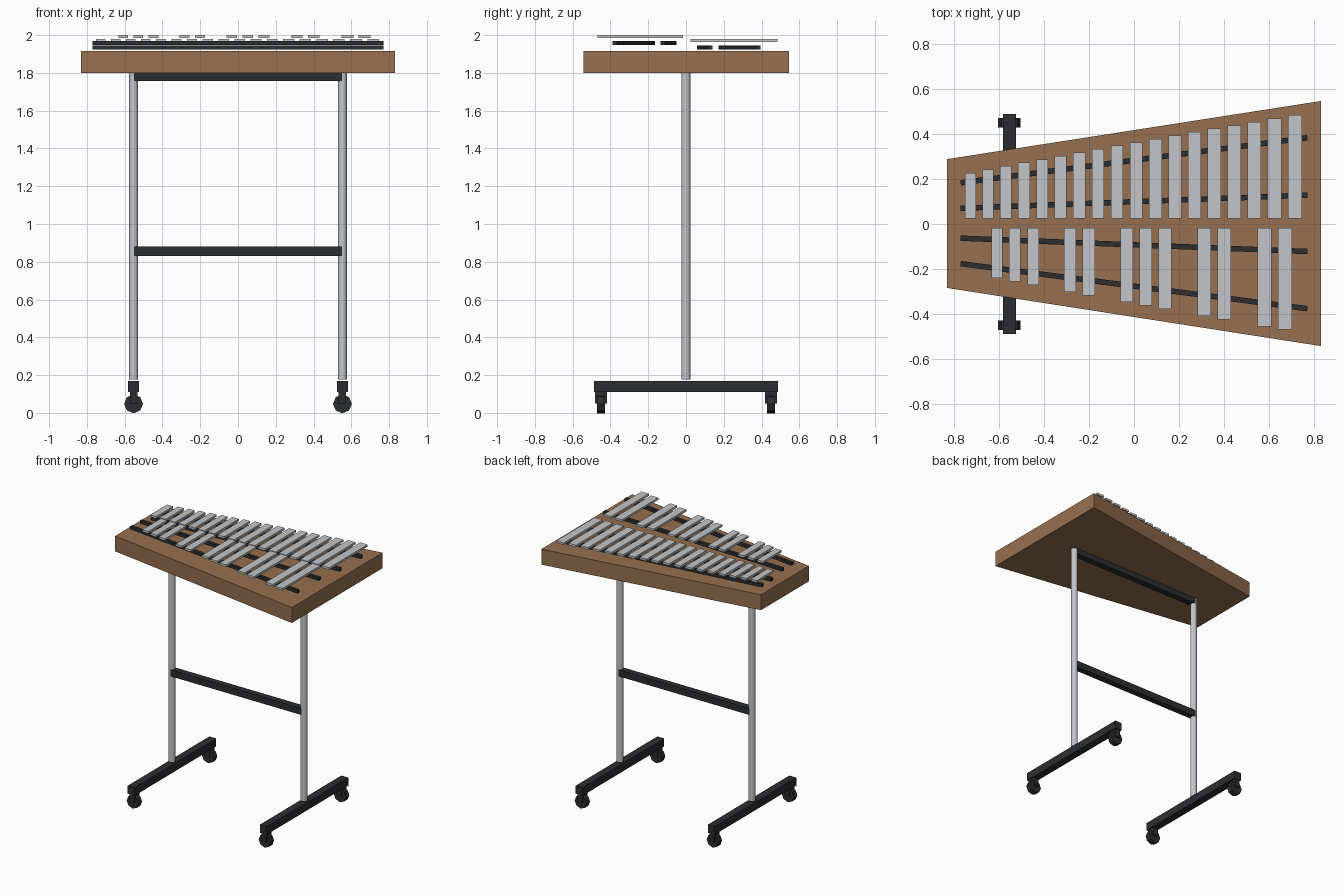
import bpy, bmesh, math
from mathutils import Vector

if "Cube" in bpy.data.objects:
    bpy.data.objects.remove(bpy.data.objects["Cube"])


def material(name, rgb):
    m = bpy.data.materials.new(name)
    m.diffuse_color = (*rgb, 1)
    m.use_nodes = True
    m.node_tree.nodes["Principled BSDF"].inputs["Base Color"].default_value = m.diffuse_color
    return m


WOOD = material("brown wood", (0.31, 0.16, 0.08))
BLACK = material("black", (0.025, 0.027, 0.03))
BAR = material("bar silver", (0.54, 0.56, 0.58))
STEEL = material("post steel", (0.54, 0.56, 0.58))


def finish(name, bm, mat):
    bmesh.ops.recalc_face_normals(bm, faces=bm.faces)
    me = bpy.data.meshes.new(name)
    bm.to_mesh(me)
    bm.free()
    me.materials.append(mat)
    ob = bpy.data.objects.new(name, me)
    bpy.context.collection.objects.link(ob)
    return ob


def prism(name, outline, z0, z1, mat):
    """Extrude an xy outline from z0 to z1."""
    bm = bmesh.new()
    face = bm.faces.new([bm.verts.new((x, y, z0)) for x, y in outline])
    top = bmesh.ops.extrude_face_region(bm, geom=[face])["geom"]
    for v in top:
        if isinstance(v, bmesh.types.BMVert):
            v.co.z = z1
    return finish(name, bm, mat)


def box(name, x0, x1, y0, y1, z0, z1, mat):
    return prism(name, [(x0, y0), (x1, y0), (x1, y1), (x0, y1)], z0, z1, mat)


def cylinder(name, centre, r, depth, sides, axis, mat, smooth=False):
    bm = bmesh.new()
    bmesh.ops.create_cone(bm, cap_ends=True, segments=sides, radius1=r, radius2=r, depth=depth)
    turn = Vector((0, 0, 1)).rotation_difference(Vector(axis)).to_matrix()
    for v in bm.verts:
        v.co = turn @ v.co + Vector(centre)
    for f in bm.faces:
        f.smooth = smooth and len(f.verts) == 4
    return finish(name, bm, mat)


def rail(name, ya, yb, z0, z1):
    a, b = Vector((-0.77, ya)), Vector((0.77, yb))
    n = (b - a).orthogonal().normalized() * 0.012
    prism(name, [a + n, b + n, b - n, a - n], z0, z1, BLACK)


# Tapered wooden case
prism("case", [(-0.83, -0.284), (0.83, -0.542), (0.83, 0.546), (-0.83, 0.288)], 1.80, 1.917, WOOD)

# Rails under the bars
rail("rear_outer_rail", 0.183, 0.383, 1.923, 1.946)
rail("rear_inner_rail", 0.070, 0.128, 1.923, 1.946)
rail("front_inner_rail", -0.063, -0.122, 1.947, 1.970)
rail("front_outer_rail", -0.176, -0.376, 1.947, 1.970)


# Tone bars: spacing, width and length all grow to the right
def tone_bar(name, i, y_in, y_out, z):
    x = -0.727 + 0.0784 * i + 0.00038 * i * i
    w = 0.0245 + 0.0004 * i
    box(name, x - w, x + w, min(y_in, y_out), max(y_in, y_out), z, z + 0.016, BAR)


for i in range(18):
    tone_bar("natural_bar", i, 0.024, 0.227 + 0.0151 * i, 1.964)
for i in (1, 2, 3, 5, 6, 8, 9, 10, 12, 13, 15, 16):
    k = i + 0.5
    tone_bar("raised_bar", k, -0.017, -0.217 - 0.0153 * k, 1.984)

# Stand crossbars
box("upper_crossbar", -0.55, 0.55, -0.024, 0.024, 1.757, 1.80, BLACK)
box("middle_crossbar", -0.55, 0.55, -0.024, 0.024, 0.83, 0.88, BLACK)

# Posts, feet and casters on both sides
for s in (-1, 1):
    x = s * 0.553
    cylinder("post", (x, 0, 0.989), 0.024, 1.622, 16, (0, 0, 1), STEEL, True)
    box("foot", x - 0.029, x + 0.029, -0.488, 0.488, 0.11, 0.17, BLACK)
    for y in (-0.45, 0.45):
        cylinder("caster_wheel", (x, y, 0.048), 0.05, 0.042, 8, (0, 1, 0), BLACK)
        box("caster_fork", x - 0.02, x + 0.02, y - 0.031, y + 0.031, 0.05, 0.11, BLACK)
